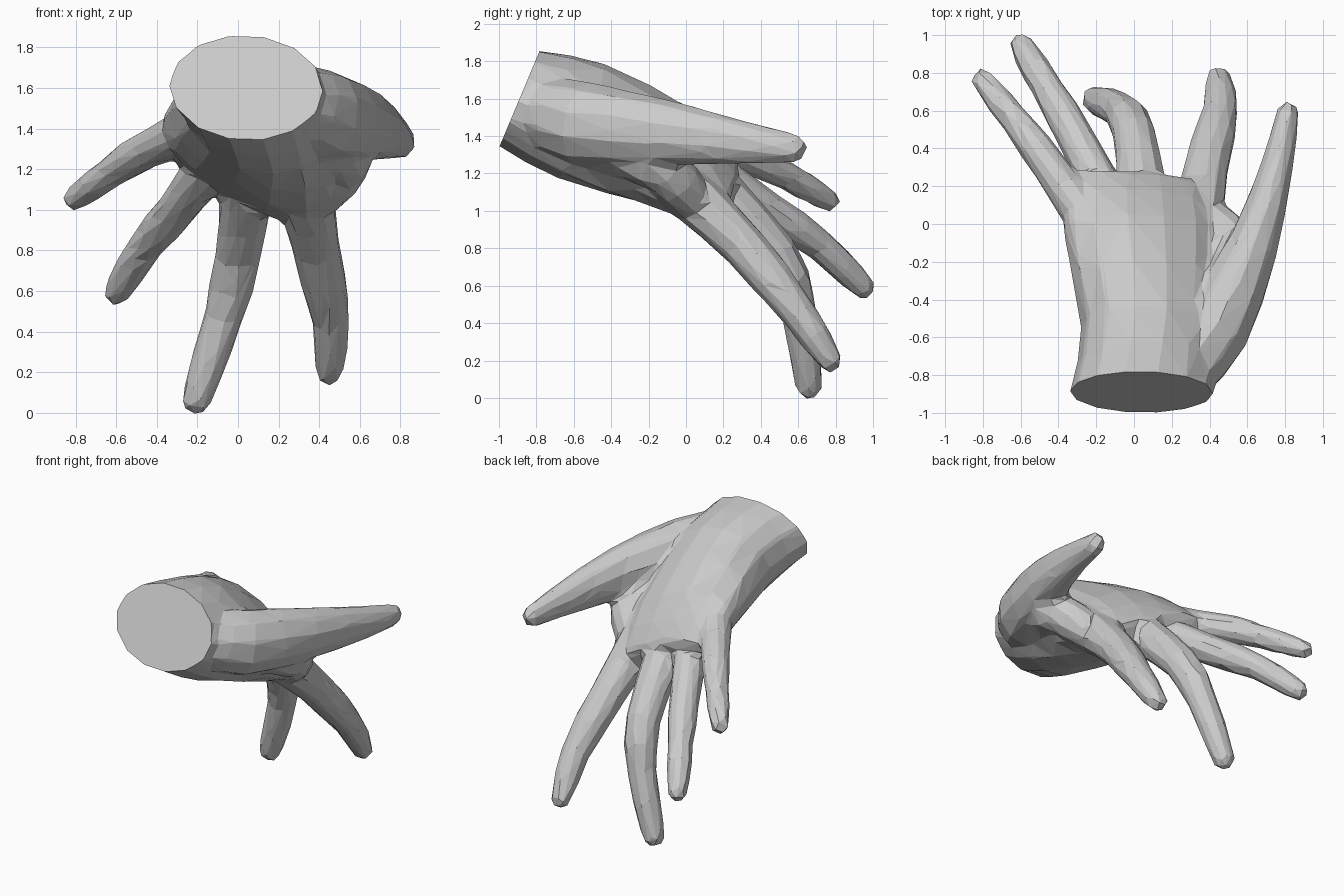
import bpy, bmesh, math
from mathutils import Vector

if "Cube" in bpy.data.objects:
    bpy.data.objects.remove(bpy.data.objects["Cube"])

SIDES = 10


def smooth_rows(rows, steps):
    """Catmull-Rom interpolation of a few control rows."""
    rows = [Vector(r) for r in rows]
    rows = [2 * rows[0] - rows[1]] + rows + [2 * rows[-1] - rows[-2]]
    out = []
    for a, b, c, d in zip(rows, rows[1:], rows[2:], rows[3:]):
        for k in range(steps):
            t = k / steps
            out.append(b + (c - a) * (t / 2) + (2 * a - 5 * b + 4 * c - d) * (t * t / 2)
                       + (3 * b - a - 3 * c + d) * (t ** 3 / 2))
    return out + [rows[-2]]


def loft(name, rings):
    """Skin equal-length point rings, cap both ends."""
    bm = bmesh.new()
    loops = [[bm.verts.new(p) for p in ring] for ring in rings]
    n = len(loops[0])
    for a, b in zip(loops, loops[1:]):
        for i in range(n):
            j = (i + 1) % n
            bm.faces.new((a[i], a[j], b[j], b[i]))
    bm.faces.new(loops[0])
    bm.faces.new(loops[-1])
    bmesh.ops.recalc_face_normals(bm, faces=bm.faces)
    bmesh.ops.triangulate(bm, faces=bm.faces)
    mesh = bpy.data.meshes.new(name)
    bm.to_mesh(mesh)
    bm.free()
    ob = bpy.data.objects.new(name, mesh)
    bpy.context.collection.objects.link(ob)
    return ob


def tube(name, rows, ref):
    """Round-tipped tube; rows are x, y, z, half width, half thickness."""
    pts = [(Vector(r[:3]), r[3], r[4]) for r in rows]
    end, w, h = pts[-1]
    d = (end - pts[-2][0]).normalized()
    for reach, size in ((0.6, 0.88), (1.1, 0.45)):
        pts.append((end + d * w * reach, w * size, h * size))
    rings = []
    for k, (c, w, h) in enumerate(pts):
        t = (pts[min(k + 1, len(pts) - 1)][0] - pts[max(k - 1, 0)][0]).normalized()
        side = t.cross(Vector(ref)).normalized()
        up = side.cross(t)
        angles = [math.tau * (i + 0.5) / SIDES for i in range(SIDES)]
        rings.append([c + side * w * math.cos(a) + up * h * math.sin(a) for a in angles])
    return loft(name, rings)


def finger(name, path, base, tip):
    """Finger tapering from base to tip radius, slightly thicker at the joints."""
    centres = smooth_rows(path, 6 // (len(path) - 1))
    rows = []
    for k, c in enumerate(centres):
        r = base + (tip - base) * k / (len(centres) - 1)
        r *= 1.07 if k in (3, 5) else 1
        rows.append((*c, r, r))
    return tube(name, rows, (0, 1, 1))


def apply_modifier(ob, kind, **settings):
    mod = ob.modifiers.new(kind.lower(), kind)
    for key, value in settings.items():
        setattr(mod, key, value)
    bpy.ops.object.modifier_apply(modifier=mod.name)


# palm and wrist: left edge, right edge, half thickness
sections = [
    (-0.34, -0.885, 1.61, 0.42, -0.895, 1.59, 0.26),
    (-0.28, -0.55, 1.54, 0.46, -0.57, 1.42, 0.30),
    (-0.38, -0.02, 1.43, 0.50, -0.07, 1.12, 0.225),
    (-0.34, 0.27, 1.29, 0.43, 0.20, 0.94, 0.11),
]
palm_rows = smooth_rows(sections, 2)
palm_rows.insert(0, 2 * palm_rows[0] - palm_rows[1])  # overlength, trimmed later
rings = []
for row in palm_rows:
    left, right = Vector(row[:3]), Vector(row[3:6])
    mid, across = (left + right) / 2, (right - left) / 2
    up = Vector((0, 0.42, 1)) * row[6]
    rings.append([mid + across * math.cos(a) + up * math.sin(a)
                  for a in (math.tau * i / 14 for i in range(14))])
hand = loft("hand", rings)

# thumb with the ball of the thumb
thumb_rows = [
    (0.25, -0.80, 1.54, 0.17, 0.18),
    (0.42, -0.56, 1.47, 0.20, 0.225),
    (0.63, -0.12, 1.42, 0.14, 0.18),
    (0.755, 0.3, 1.365, 0.09, 0.12),
    (0.81, 0.57, 1.335, 0.066, 0.082),
]
digits = [
    tube("thumb", smooth_rows(thumb_rows, 2), (0, 0, 1)),
    finger("thumb_web", [(0.35, -0.5, 1.38), (0.52, -0.17, 1.26), (0.43, 0, 1.1)], 0.16, 0.12),
    finger("index_finger", [(0.33, 0, 1.11), (0.385, 0.31, 0.81),
                            (0.455, 0.59, 0.47), (0.45, 0.76, 0.215)], 0.145, 0.072),
    finger("middle_finger", [(0.05, 0.15, 1.13), (0, 0.48, 0.78),
                             (-0.07, 0.6, 0.48), (-0.2, 0.655, 0.082)], 0.135, 0.078),
    finger("ring_finger", [(-0.15, 0.15, 1.2), (-0.31, 0.46, 0.99),
                           (-0.455, 0.71, 0.82), (-0.59, 0.935, 0.605)], 0.115, 0.071),
    finger("little_finger", [(-0.27, 0.05, 1.38), (-0.53, 0.42, 1.25),
                             (-0.795, 0.755, 1.06)], 0.112, 0.064),
]

# merge everything into one skin
bpy.context.view_layer.objects.active = hand
for part in digits:
    apply_modifier(hand, 'BOOLEAN', operation='UNION', solver='EXACT', object=part)
    bpy.data.objects.remove(part)

# blend the joins, then reduce to low-poly facets
apply_modifier(hand, 'REMESH', mode='VOXEL', voxel_size=0.02)
apply_modifier(hand, 'SMOOTH', factor=0.5, iterations=10)
apply_modifier(hand, 'DECIMATE', ratio=1300 / (2 * len(hand.data.polygons)))

# flat cut at the wrist
bm = bmesh.new()
bm.from_mesh(hand.data)
cut = bmesh.ops.bisect_plane(bm, geom=bm.verts[:] + bm.edges[:] + bm.faces[:],
                             plane_co=(0, -0.89, 1.6), plane_no=(0, 1, -0.42),
                             clear_inner=True)
rim = [g for g in cut["geom_cut"] if isinstance(g, bmesh.types.BMEdge)]
bmesh.ops.contextual_create(bm, geom=rim)
bmesh.ops.recalc_face_normals(bm, faces=bm.faces)
for face in bm.faces:
    face.smooth = False
bm.to_mesh(hand.data)
bm.free()
